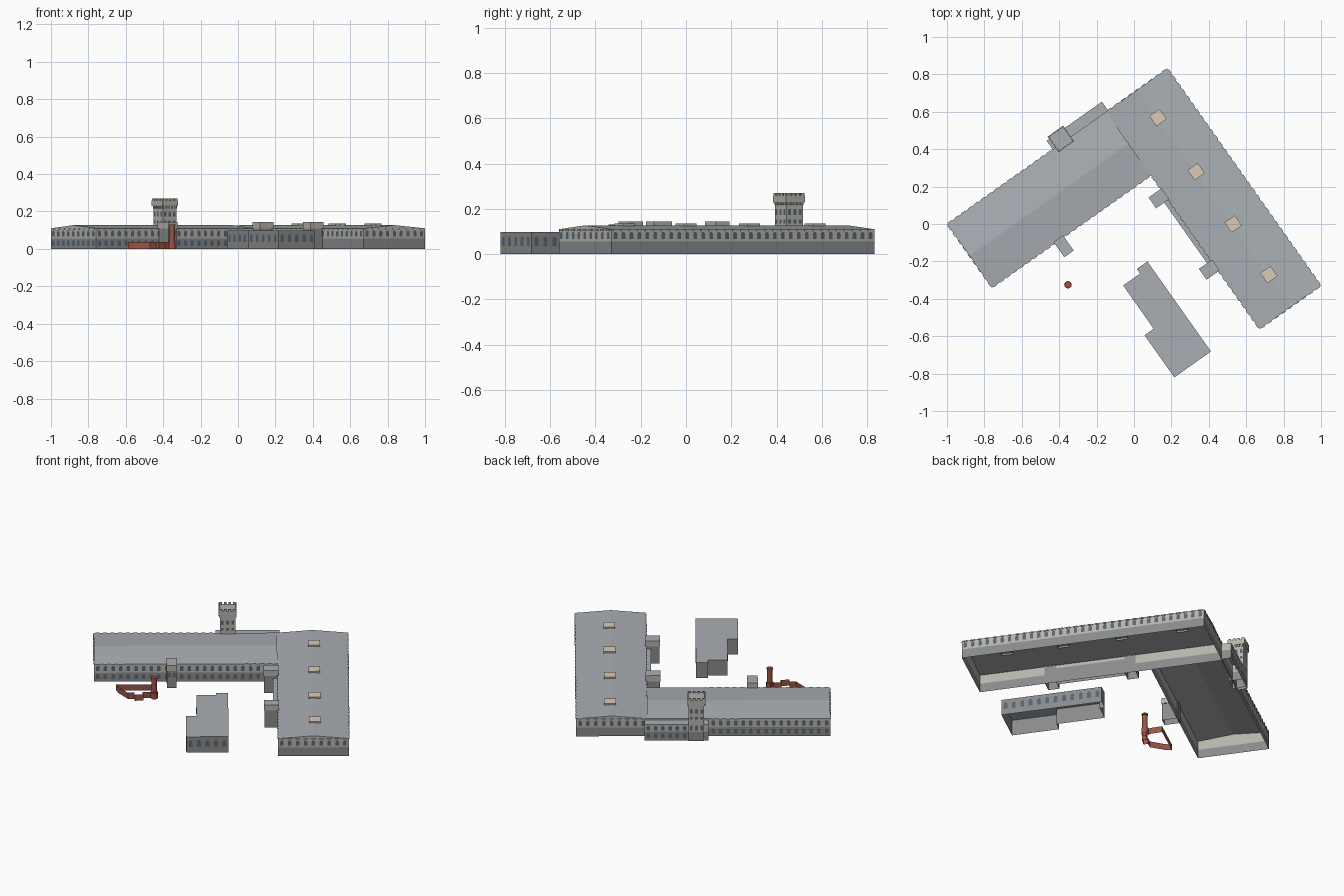
import bpy, math
from mathutils import Vector

if "Cube" in bpy.data.objects:
    bpy.data.objects.remove(bpy.data.objects["Cube"])

ANGLE = math.atan2(0.577, 0.817)      # whole complex is turned on plan


def material(name, rgb):
    m = bpy.data.materials.new(name)
    m.diffuse_color = (*rgb, 1)
    m.use_nodes = True
    m.node_tree.nodes["Principled BSDF"].inputs["Base Color"].default_value = m.diffuse_color
    return m


ROOF = material("slate", (0.40, 0.43, 0.46))
UPPER = material("pale_stone", (0.46, 0.45, 0.41))
LOWER = material("dark_stone", (0.25, 0.255, 0.26))
GLASS = material("glass", (0.09, 0.13, 0.17))
LIGHT = material("skylight", (0.72, 0.60, 0.48))
BRICK = material("red_brick", (0.32, 0.09, 0.06))


def mesh(name, verts, faces, mat, turn=True):
    me = bpy.data.meshes.new(name)
    me.from_pydata(verts, [], faces)
    me.materials.append(mat)
    ob = bpy.data.objects.new(name, me)
    bpy.context.collection.objects.link(ob)
    if turn:
        ob.rotation_euler.z = ANGLE
    return ob


def rect(a0, b0, a1, b1):
    return [(a0, b0), (a1, b0), (a1, b1), (a0, b1)]


def prism(name, outline, z0, z1, mat, top=None, turn=True):
    """Open-bottomed walls on a CCW outline, with an optional flat roof."""
    n = len(outline)
    v = [(x, y, z) for z in (z0, z1) for x, y in outline]
    f = [(i, (i + 1) % n, n + (i + 1) % n, n + i) for i in range(n)]
    mesh(name, v, f, mat, turn)
    if top:
        mesh(name + "_roof", [(x, y, z1) for x, y in outline], [tuple(range(n))], top, turn)


def along(p, q, n):
    """Evenly spaced wall bays: centre, direction and outward normal."""
    p, q = Vector((*p, 0)), Vector((*q, 0))
    t = (q - p).normalized()
    nor = Vector((t.y, -t.x, 0))
    return [(p.lerp(q, (i + .5) / n), t, nor) for i in range(n)]


def windows(name, walls, z0, z1, w, arched=True):
    v, f = [], []
    r = w / 2
    shape = [(-r, z0), (r, z0)]
    if arched:
        shape += [(r * math.cos(k * math.pi / 4), z1 - r + r * math.sin(k * math.pi / 4)) for k in range(5)]
    else:
        shape += [(r, z1), (-r, z1)]
    for p, q, n in walls:
        for c, t, nor in along(p, q, n):
            f.append(tuple(range(len(v), len(v) + len(shape))))
            v += [c + t * s + nor * 0.0015 + Vector((0, 0, z)) for s, z in shape]
    mesh(name, v, f, GLASS)


def teeth(name, walls, z0, z1, w, d, mat):
    """Row of small blocks: eave corbels and tower battlements."""
    v, f = [], []
    for p, q, n in walls:
        for c, t, nor in along(p, q, n):
            k = len(v)
            for z in (z0, z1):
                v += [c + t * s + nor * o + Vector((0, 0, z)) for s, o in
                      ((-w / 2, d), (w / 2, d), (w / 2, 0), (-w / 2, 0))]
            f += [tuple(k + j for j in face) for face in
                  ((0, 1, 5, 4), (1, 2, 6, 5), (2, 3, 7, 6), (3, 0, 4, 7), (4, 5, 6, 7), (3, 2, 1, 0))]
    mesh(name, v, f, mat)


def hall(name, a0, b0, a1, b1, ridge_on_a, eave=0.11, ridge=0.127):
    """Long hall: two-tone walls, gable ends and a shallow pitched roof."""
    o = rect(a0, b0, a1, b1)
    prism(name + "_base", o, 0, 0.055, LOWER)
    prism(name + "_wall", o, 0.055, eave, UPPER)
    if not ridge_on_a:
        o = o[1:] + o[:1]
    c = [(x, y, eave) for x, y in o]
    m = [((o[i][0] + o[j][0]) / 2, (o[i][1] + o[j][1]) / 2, ridge) for i, j in ((3, 0), (1, 2))]
    mesh(name + "_roof", c + m, [(0, 1, 5, 4), (2, 3, 4, 5)], ROOF)
    mesh(name + "_gables", c + m, [(1, 2, 5), (3, 0, 4)], UPPER)


# Two halls forming the L
A0, A1, A2 = -0.817, 0.224, 0.626
B0, B1, B2 = -0.846, 0.16, 0.576
hall("west_hall", A0, B1, A1, B2, True)
hall("east_hall", A1, B0, A2, B2, False)

# Arched windows, lower windows and eave corbels
west = [((A0, B1), (A1, B1), 24), ((A0, B2), (A0, B1), 9), ((-0.13, B2), (A0, B2), 16)]
east = [((A1, B0), (A2, B0), 9), ((A2, B0), (A2, B2), 33), ((A2, B2), (A1, B2), 9),
        ((A1, B1), (A1, B0), 23)]
windows("upper_windows", west + east, 0.066, 0.099, 0.02)
windows("lower_windows", west, 0.016, 0.045, 0.02, False)
teeth("eave_corbels", west + east, 0.103, 0.11, 0.024, 0.004, UPPER)

# Rear lean-to behind the west hall
prism("rear_annex_base", rect(-0.125, B2 - 0.005, 0.237, 0.633), 0, 0.055, LOWER)
prism("rear_annex_wall", rect(-0.125, B2 - 0.005, 0.237, 0.633), 0.055, 0.1, UPPER, ROOF)
rear = [((0.237, 0.633), (-0.01, 0.633), 6)]
windows("rear_annex_upper_windows", rear, 0.062, 0.092, 0.02)
windows("rear_annex_lower_windows", rear, 0.016, 0.045, 0.02, False)

# Battlemented tower
ta, tb, h, k = -0.057, 0.597, 0.044, 0.051
shaft, crown = rect(ta - h, tb - h, ta + h, tb + h), rect(ta - k, tb - k, ta + k, tb + k)
prism("tower_base", shaft, 0, 0.055, LOWER)
prism("tower_shaft", shaft, 0.055, 0.232, UPPER)
prism("tower_crown", crown, 0.228, 0.258, UPPER, ROOF)
mesh("tower_crown_soffit", [(x, y, 0.228) for x, y in crown], [(3, 2, 1, 0)], UPPER)
sides = [(shaft[i], shaft[(i + 1) % 4], 3) for i in range(4)]
for i, (z0, z1) in enumerate(((0.066, 0.099), (0.135, 0.152), (0.172, 0.2))):
    windows(f"tower_windows_{i}", sides, z0, z1, 0.015, i != 1)
teeth("tower_corbels", [(p, q, 5) for p, q, _ in sides], 0.216, 0.228, 0.009, 0.006, UPPER)
teeth("tower_battlements", [(crown[i], crown[(i + 1) % 4], 4) for i in range(4)],
      0.258, 0.269, 0.016, -0.007, UPPER)

# Stair turrets on the courtyard walls and the passage linking two of them
turrets = [("west", (-0.404, 0.073, -0.348, 0.166)),
           ("north", (0.148, 0.003, 0.228, 0.068)),
           ("south", (0.148, -0.464, 0.228, -0.399))]
for name, (a0, b0, a1, b1) in turrets:
    prism(name + "_turret", rect(a0, b0, a1, b1), 0, 0.108, LOWER)
    e = 0.003
    prism(name + "_turret_cap", rect(a0 - e, b0 - e, a1 + e, b1 + e), 0.108, 0.143, UPPER, ROOF)
windows("turret_windows", [((-0.404, 0.073), (-0.348, 0.073), 2), ((0.148, 0.068), (0.148, 0.003), 2),
                           ((0.148, -0.399), (0.148, -0.464), 2)], 0.066, 0.098, 0.014)
prism("passage", rect(0.198, -0.399, A1 + 0.002, 0.003), 0, 0.09, LOWER, ROOF)

# Ridge skylights
for i, b in enumerate((0.391, 0.037, -0.306, -0.637)):
    prism(f"skylight_{i}", rect(0.400, b - 0.033, 0.466, b + 0.033), 0.115, 0.135, UPPER, LIGHT)

# Detached flat-roofed block
block = [(-0.297, -0.794), (-0.057, -0.794), (-0.057, -0.205), (-0.126, -0.205),
         (-0.126, -0.235), (-0.237, -0.235), (-0.237, -0.518), (-0.297, -0.518)]
prism("detached_block", block, 0, 0.098, LOWER, ROOF)
windows("detached_block_windows", [(block[0], block[1], 5), (block[1], block[2], 12),
                                   (block[5], block[6], 6), (block[7], block[0], 5)],
        0.036, 0.078, 0.022)

# Ruined brick wall ring and round chimney
ring = [(-0.588, -0.366), (-0.556, -0.388), (-0.47, -0.42), (-0.438, -0.398), (-0.422, -0.42),
        (-0.385, -0.388), (-0.406, -0.366), (-0.37, -0.335), (-0.374, -0.302), (-0.412, -0.243)]
prism("brick_ring_wall", ring, 0, 0.038, BRICK, None, False)


def circle(r, n=12):
    return [(-0.353 + r * math.cos(i * math.tau / n), -0.325 + r * math.sin(i * math.tau / n)) for i in range(n)]


prism("chimney_base", circle(0.02), 0, 0.04, BRICK, BRICK, False)
prism("chimney_stack", circle(0.015), 0.04, 0.122, BRICK, None, False)
prism("chimney_cap", circle(0.018), 0.122, 0.131, BRICK, BRICK, False)
